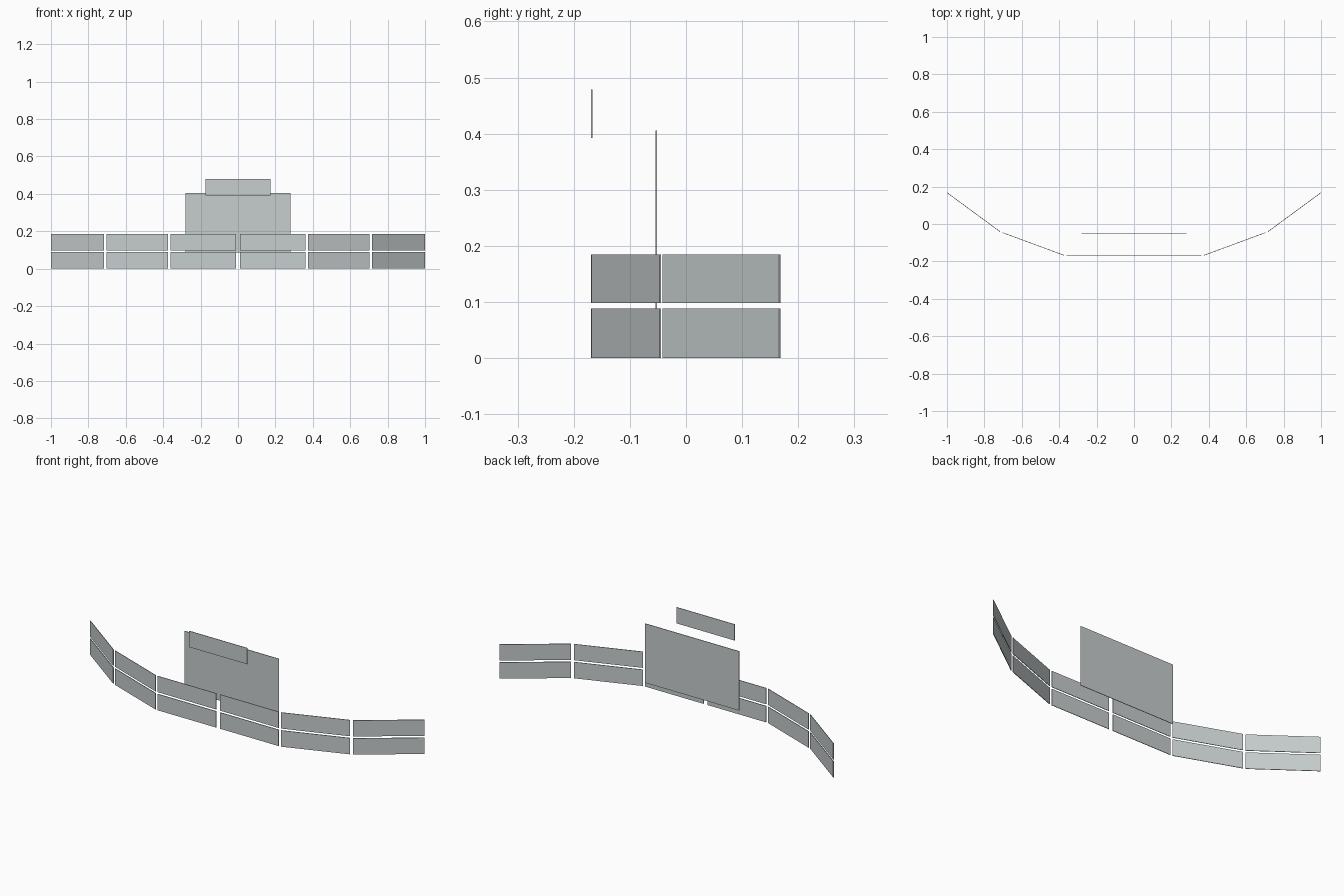
import bpy
import math

if "Cube" in bpy.data.objects:
    bpy.data.objects.remove(bpy.data.objects["Cube"])

THICK = 0.003

grey = bpy.data.materials.new("light_grey")
grey.diffuse_color = (0.57, 0.61, 0.61, 1)
grey.use_nodes = True
grey.node_tree.nodes["Principled BSDF"].inputs["Base Color"].default_value = grey.diffuse_color


def panel(name, start, end, z0, z1):
    """Thin upright board whose plan runs from start to end."""
    dx, dy = end[0] - start[0], end[1] - start[1]
    bpy.ops.mesh.primitive_cube_add(
        size=1,
        location=((start[0] + end[0]) / 2, (start[1] + end[1]) / 2, (z0 + z1) / 2),
        rotation=(0, 0, math.atan2(dy, dx)))
    ob = bpy.context.object
    ob.name = name
    ob.scale = (math.hypot(dx, dy), THICK, z1 - z0)
    ob.data.materials.append(grey)


# Curved wall: two rows of three panels on each side
plan = {
    "inner": ((0.012, -0.168), (0.362, -0.168)),
    "middle": ((0.375, -0.167), (0.703, -0.046)),
    "outer": ((0.716, -0.041), (0.999, 0.167)),
}
rows = {"lower": (0.0, 0.088), "upper": (0.098, 0.185)}
for row, (z0, z1) in rows.items():
    for part, (a, b) in plan.items():
        panel(f"{row}_{part}_panel_right", a, b, z0, z1)
        panel(f"{row}_{part}_panel_left", (-b[0], b[1]), (-a[0], a[1]), z0, z1)

# Large board behind the wall
panel("main_board", (-0.282, -0.053), (0.282, -0.053), 0.086, 0.406)

# Small floating board above the wall
panel("top_board", (-0.174, -0.168), (0.174, -0.168), 0.392, 0.479)
